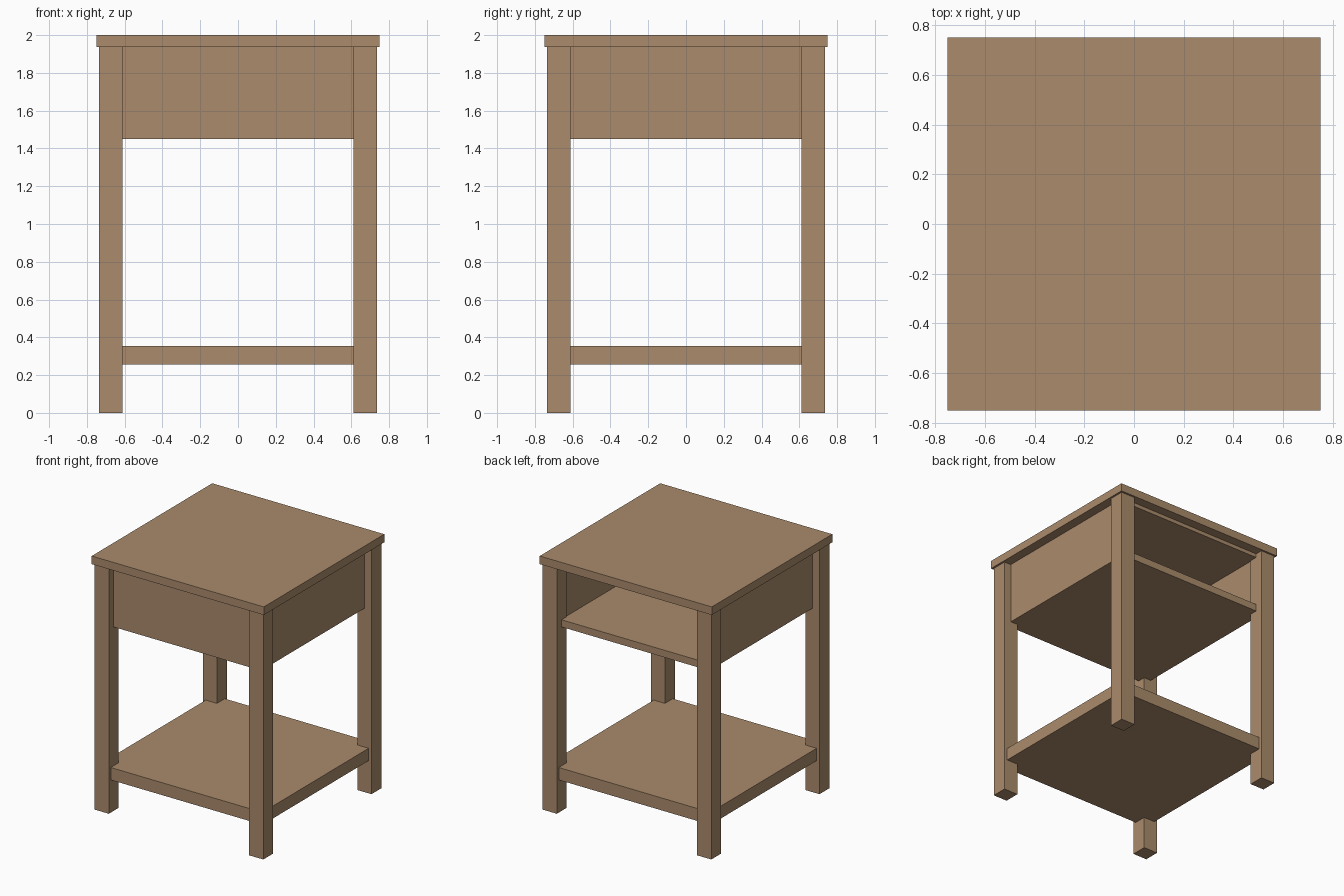
import bpy
import bmesh
from mathutils import Vector

cube = bpy.data.objects.get("Cube")
if cube:
    bpy.data.objects.remove(cube, do_unlink=True)

# Single wood colour
wood = bpy.data.materials.new("light_brown_wood")
wood.use_nodes = True
colour = (0.402, 0.258, 0.150, 1.0)
wood.diffuse_color = colour
wood.node_tree.nodes["Principled BSDF"].inputs["Base Color"].default_value = colour


def add_object(name, bm):
    mesh = bpy.data.meshes.new(name)
    bm.to_mesh(mesh)
    bm.free()
    mesh.materials.append(wood)
    obj = bpy.data.objects.new(name, mesh)
    bpy.context.collection.objects.link(obj)
    return obj


def board(name, low, high):
    """Plain flat-sided board between two opposite corners."""
    low, high = Vector(low), Vector(high)
    bm = bmesh.new()
    bmesh.ops.create_cube(bm, size=1)
    bmesh.ops.scale(bm, vec=high - low, verts=bm.verts)
    bmesh.ops.translate(bm, vec=(low + high) / 2, verts=bm.verts)
    return add_object(name, bm)


TOP = 0.75        # half width of the table top
LEG_OUT = 0.735
LEG_IN = 0.612
BOX = 0.675       # half width of the storage box
SHELF = 0.71
UNDER_TOP = 1.936
BOX_BASE = 1.449
WALL = 0.08
LID = 0.03

# Table top
board("table_top", (-TOP, -TOP, UNDER_TOP), (TOP, TOP, 2))

# Four square legs
for end, sy in (("front", -1), ("back", 1)):
    for side, sx in (("right", -1), ("left", 1)):
        xs = sorted((sx * LEG_IN, sx * LEG_OUT))
        ys = sorted((sy * LEG_IN, sy * LEG_OUT))
        board(f"{end}_{side}_leg", (xs[0], ys[0], 0), (xs[1], ys[1], UNDER_TOP))

# Lower shelf
board("lower_shelf", (-SHELF, -SHELF, 0.257), (SHELF, SHELF, 0.355))

# Storage box, a block hollowed out from its open back face
box = board("storage_box", (-BOX, -BOX, BOX_BASE), (BOX, BOX, UNDER_TOP))
bm = bmesh.new()
bm.from_mesh(box.data)
back = max(bm.faces, key=lambda f: f.calc_center_median().y)
bmesh.ops.inset_individual(bm, faces=[back], thickness=WALL)
for v in back.verts:
    if v.co.z > (BOX_BASE + UNDER_TOP) / 2:
        v.co.z = UNDER_TOP - LID
cavity = bmesh.ops.extrude_discrete_faces(bm, faces=[back])["faces"][0]
bmesh.ops.translate(bm, vec=(0, WALL - 2 * BOX, 0), verts=cavity.verts)
bmesh.ops.recalc_face_normals(bm, faces=bm.faces)
bm.to_mesh(box.data)
bm.free()
